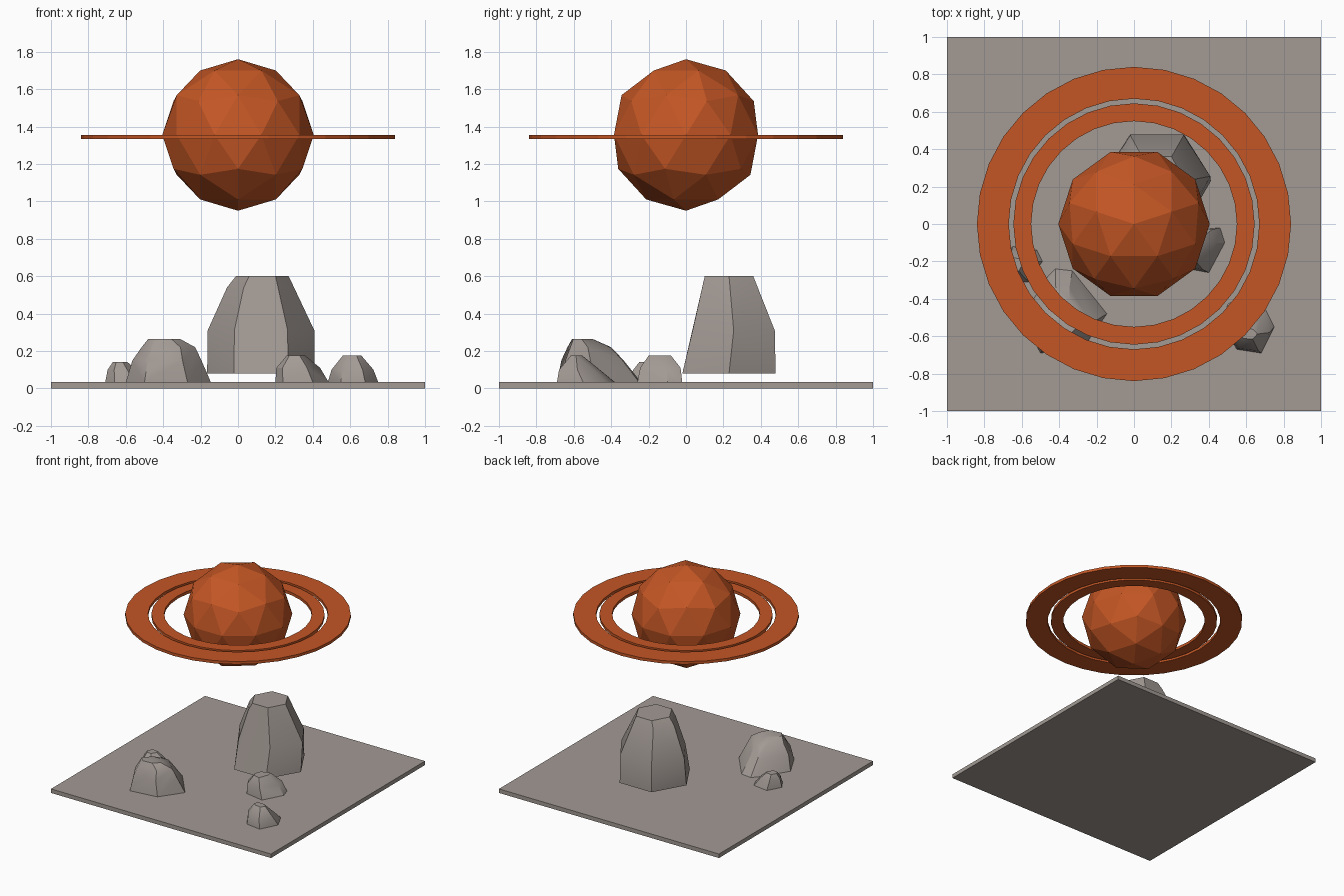
import bpy
import bmesh
import math
from mathutils import Matrix, Vector

default_cube = bpy.data.objects.get("Cube")
if default_cube:
    bpy.data.objects.remove(default_cube, do_unlink=True)


def make_material(name, colour):
    material = bpy.data.materials.new(name)
    material.use_nodes = True
    material.diffuse_color = colour
    shader = next(n for n in material.node_tree.nodes if n.type == "BSDF_PRINCIPLED")
    shader.inputs["Base Color"].default_value = colour
    return material


rust_orange = make_material("rust_orange", (0.55, 0.093, 0.018, 1))
stone_grey = make_material("stone_grey", (0.36, 0.32, 0.295, 1))


def finish(name, bm, material):
    """Turn a bmesh into a named, coloured object."""
    bmesh.ops.recalc_face_normals(bm, faces=bm.faces)
    mesh = bpy.data.meshes.new(name)
    bm.to_mesh(mesh)
    bm.free()
    mesh.materials.append(material)
    obj = bpy.data.objects.new(name, mesh)
    bpy.context.collection.objects.link(obj)
    return obj


def ring(name, inner, outer, bottom, top, segments=32):
    """Flat band: a rectangular section swept around the z axis."""
    bm = bmesh.new()
    section = [(inner, bottom), (outer, bottom), (outer, top), (inner, top)]
    loops = []
    for i in range(segments):
        a = math.tau * i / segments
        loops.append([bm.verts.new((r * math.cos(a), r * math.sin(a), z))
                      for r, z in section])
    for i, here in enumerate(loops):
        after = loops[(i + 1) % segments]
        for j in range(4):
            k = (j + 1) % 4
            bm.faces.new((here[j], after[j], after[k], here[k]))
    return finish(name, bm, rust_orange)


def rock(name, floor, outline, layers):
    """Convex boulder: a ground outline, then narrower copies of it higher up.
    Each layer is (z, centre x, centre y, x scale, y scale)."""
    xs, ys = zip(*outline)
    mid_x, mid_y = (min(xs) + max(xs)) / 2, (min(ys) + max(ys)) / 2
    bm = bmesh.new()
    for z, cx, cy, sx, sy in [(floor, mid_x, mid_y, 1, 1)] + layers:
        for x, y in outline:
            bm.verts.new((cx + (x - mid_x) * sx, cy + (y - mid_y) * sy, z))
    hull = bmesh.ops.convex_hull(bm, input=bm.verts)
    inside = {v for v in hull["geom_interior"] if isinstance(v, bmesh.types.BMVert)}
    bmesh.ops.delete(bm, geom=list(inside), context="VERTS")
    bmesh.ops.dissolve_limit(bm, angle_limit=math.radians(2),
                             verts=bm.verts, edges=bm.edges)
    obj = finish(name, bm, stone_grey)
    bpy.ops.object.select_all(action="DESELECT")
    obj.select_set(True)
    bpy.context.view_layer.objects.active = obj
    bpy.ops.object.shade_smooth_by_angle(angle=math.radians(30))
    return obj


# Ground slab
SLAB_TOP = 0.033
bm = bmesh.new()
bmesh.ops.create_cube(bm, size=1)
bmesh.ops.scale(bm, vec=Vector((2, 2, SLAB_TOP)), verts=bm.verts)
bmesh.ops.translate(bm, vec=Vector((0, 0, SLAB_TOP / 2)), verts=bm.verts)
finish("ground_slab", bm, stone_grey)

# Faceted planet
bm = bmesh.new()
bmesh.ops.create_icosphere(
    bm, subdivisions=2, radius=0.405,
    matrix=Matrix.Translation((0, 0, 1.355)) @ Matrix.Rotation(math.pi / 2, 4, "Z"))
finish("planet", bm, rust_orange)

# Two concentric planet rings
ring("inner_ring", 0.55, 0.645, 1.333, 1.356)
ring("outer_ring", 0.67, 0.84, 1.333, 1.356)

# Large hovering boulder with a six-sided foot
hexagon = [(0.123 + 0.288 * math.cos(math.tau * i / 6),
            0.23 + 0.288 * math.sin(math.tau * i / 6)) for i in range(6)]
rock("large_boulder", 0.08, hexagon, [
    (0.31, 0.123, 0.255, 0.99, 0.88),
    (0.54, 0.12, 0.235, 0.62, 0.59),
    (0.6, 0.13, 0.23, 0.49, 0.52)])

# Medium boulder
rock("medium_boulder", SLAB_TOP,
     [(-0.27, -0.66), (-0.5, -0.69), (-0.6, -0.5), (-0.46, -0.28),
      (-0.42, -0.24), (-0.33, -0.25), (-0.145, -0.48)], [
         (0.15, -0.38, -0.5, 0.81, 0.74),
         (0.22, -0.372, -0.517, 0.63, 0.52),
         (0.265, -0.395, -0.555, 0.37, 0.24)])

# Three small stones
rock("left_pebble", SLAB_TOP,
     [(-0.71, -0.23), (-0.65, -0.12), (-0.52, -0.14), (-0.49, -0.2),
      (-0.56, -0.31), (-0.66, -0.31)], [
         (0.1, -0.62, -0.215, 0.7, 0.7),
         (0.14, -0.63, -0.215, 0.36, 0.37)])
rock("middle_stone", SLAB_TOP,
     [(0.2, -0.16), (0.24, -0.23), (0.4, -0.26), (0.485, -0.1),
      (0.46, -0.02), (0.36, -0.03), (0.25, -0.07)], [
         (0.11, 0.322, -0.137, 0.82, 0.9),
         (0.175, 0.31, -0.14, 0.35, 0.5)])
rock("corner_stone", SLAB_TOP,
     [(0.48, -0.55), (0.55, -0.67), (0.68, -0.69), (0.75, -0.55),
      (0.69, -0.43), (0.58, -0.38), (0.5, -0.43)], [
         (0.1, 0.612, -0.57, 0.83, 0.7),
         (0.175, 0.61, -0.585, 0.37, 0.2)])
